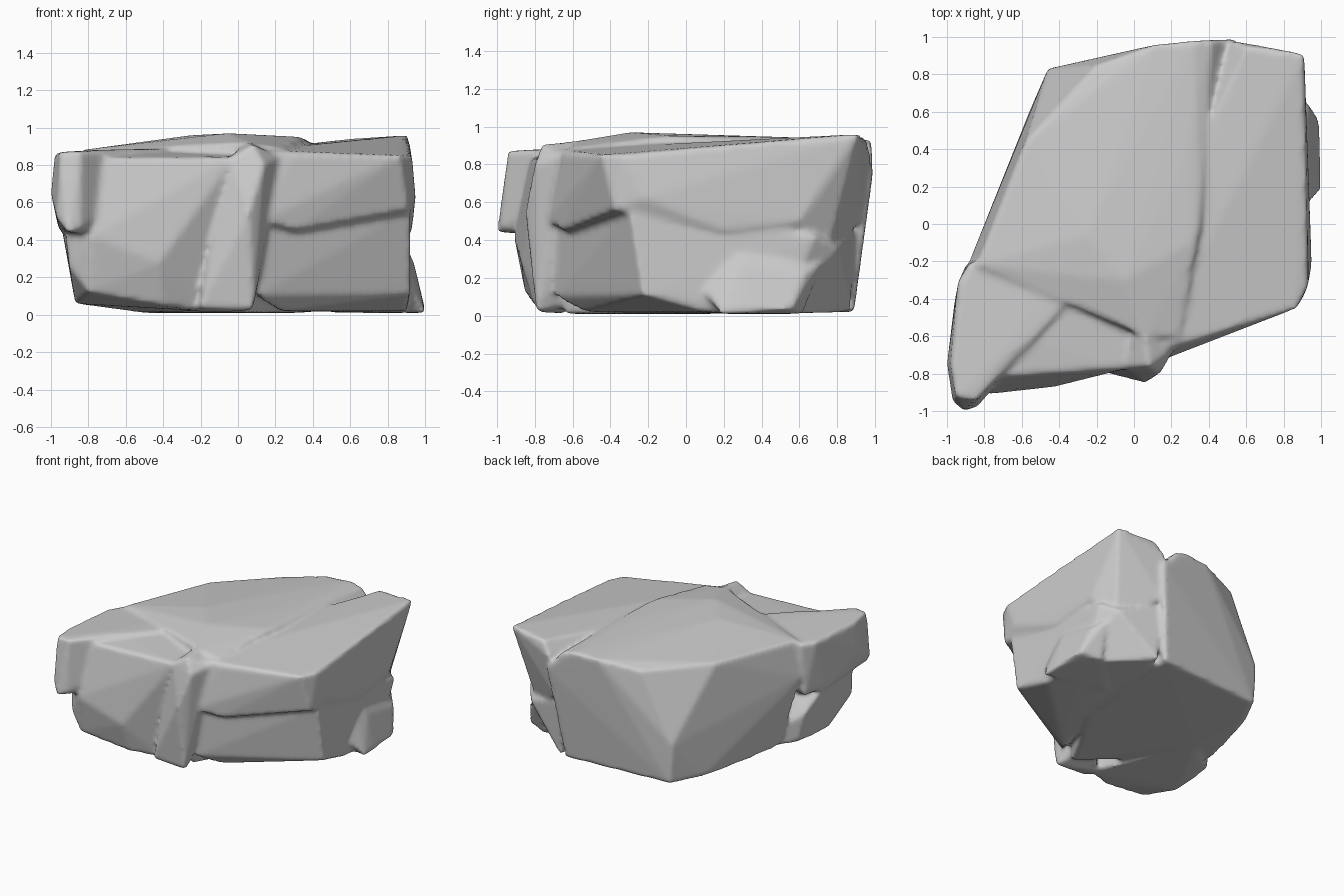
import bpy
import bmesh

default_cube = bpy.data.objects.get("Cube")
if default_cube:
    bpy.data.objects.remove(default_cube, do_unlink=True)


def make_material(name, colour):
    material = bpy.data.materials.new(name)
    material.use_nodes = True
    material.diffuse_color = colour
    shader = next(n for n in material.node_tree.nodes if n.type == "BSDF_PRINCIPLED")
    shader.inputs["Base Color"].default_value = colour
    shader.inputs["Roughness"].default_value = 0.9
    return material


def add_chunk(target, corners):
    """Append one faceted chunk, the convex hull of its corners, to the target mesh."""
    chunk = bmesh.new()
    for corner in corners:
        chunk.verts.new(corner)
    hull = bmesh.ops.convex_hull(chunk, input=chunk.verts[:])
    loose = {item for item in hull["geom_interior"] + hull["geom_unused"]
             if isinstance(item, bmesh.types.BMVert)}
    bmesh.ops.delete(chunk, geom=list(loose), context="VERTS")
    bmesh.ops.recalc_face_normals(chunk, faces=chunk.faces[:])
    scratch = bpy.data.meshes.new("scratch")
    chunk.to_mesh(scratch)
    chunk.free()
    target.from_mesh(scratch)
    bpy.data.meshes.remove(scratch)


# Central mass with the high plateau and the corner flaring out low at the back
plateau = [
    (.34, -.08, .95), (.27, .3, .95), (.33, .65, .94), (.32, .98, .93),
    (.12, .96, .92), (-.2, .85, .87), (-.58, .44, .88), (-.84, -.22, .88),
    (-.25, -.06, .96), (-.05, -.3, .97), (.06, -.6, .92), (.24, -.6, .89),
    (.42, .98, .9), (.55, .99, .75), (-.56, .6, .02), (-.44, .83, .02),
    (-.46, .83, .33), (.45, .89, .02), (-.69, .22, .05), (-.78, -.08, .08),
    (-.5, .1, .01), (.05, -.64, .01), (.35, -.1, .01), (-.88, -.2, .6),
]

# Tilted slab on the right, split from the plateau by a low step
right_slab = [
    (.3, -.64, .85), (.1, -.68, .88), (.87, -.45, .85), (.93, -.33, .85),
    (.91, .91, .96), (.6, .95, .94), (.53, .98, .84), (.25, .2, .9),
    (.12, -.74, .5), (.3, -.66, .45), (.91, -.38, .56), (.95, -.22, .62),
    (.92, .6, .5), (.8, .75, .33), (.93, .2, .45), (.5, .93, .5),
]

# Set-back course under the slab, undercut along its foot
right_base = [
    (.22, -.54, .02), (.9, .1, .02), (.1, -.69, .1), (.92, -.23, .11),
    (.1, -.71, .5), (.92, -.3, .56), (.91, .68, .42), (.5, .9, .45),
    (.82, .8, .35), (.9, .5, .01), (.5, .87, .02),
]

# Small bulge at the foot of the right side
right_bulge = [
    (.94, .3, .28), (1, .3, .03), (.99, .56, .03), (.94, .63, .22),
    (.86, .72, .28), (.93, .1, .12), (1, .18, .01), (.5, .3, .01),
    (.86, .22, .46), (.82, .62, .01),
]

# Broad front face on the left
front_block = [
    (-.72, -.82, .84), (-.02, -.77, .84), (0, -.4, .86), (-.3, -.4, .87),
    (-.6, -.62, .86), (-.8, -.85, .12), (-.4, -.8, .05), (-.18, -.7, .02),
    (-.87, -.55, .06), (-.86, -.2, .08), (-.5, .1, .01), (-.92, -.8, .42),
    (-.9, -.82, .25), (-.94, -.4, .45), (-.78, -.91, .42), (-.42, -.87, .28),
    (-.9, -.22, .3),
]

# Raised ledge ending in the overhanging front corner
corner_ledge = [
    (-.98, -.75, .86), (-.95, -.93, .87), (-.84, -.94, .87), (-.78, -.78, .88),
    (-.62, -.6, .88), (-.3, -.36, .89), (-.3, -.1, .89), (-.94, -.31, .86),
    (-.88, -.21, .86), (-.9, -.22, .45), (-1, -.75, .65), (-.97, -.95, .52),
    (-.91, -1, .44), (-.84, -.98, .46), (-.8, -.86, .6), (-.96, -.42, .46),
    (-.5, -.4, .4),
]

# Upright rib on the front
front_rib = [
    (.04, -.45, .94), (.08, -.76, .91), (.14, -.8, .8), (.06, -.85, .55),
    (-.04, -.77, .84), (-.21, -.78, .04), (-.2, -.66, .01), (.08, -.79, .02),
    (.11, -.7, .2), (.22, -.66, .84), (.16, -.6, .45), (0, -.4, .1),
]

shell = bmesh.new()
for part in (plateau, right_slab, right_base, right_bulge,
             front_block, corner_ledge, front_rib):
    add_chunk(shell, part)
mesh = bpy.data.meshes.new("rock")
shell.to_mesh(mesh)
shell.free()

rock = bpy.data.objects.new("rock", mesh)
bpy.context.collection.objects.link(rock)
mesh.materials.append(make_material("grey stone", (.6, .6, .6, 1)))

# Fuse the chunks into one skin, then wear down the edges
fuse = rock.modifiers.new("fuse", "REMESH")
fuse.mode = "VOXEL"
fuse.voxel_size = 0.018
fuse.use_smooth_shade = True
wear = rock.modifiers.new("wear", "SMOOTH")
wear.factor = 0.5
wear.iterations = 4
